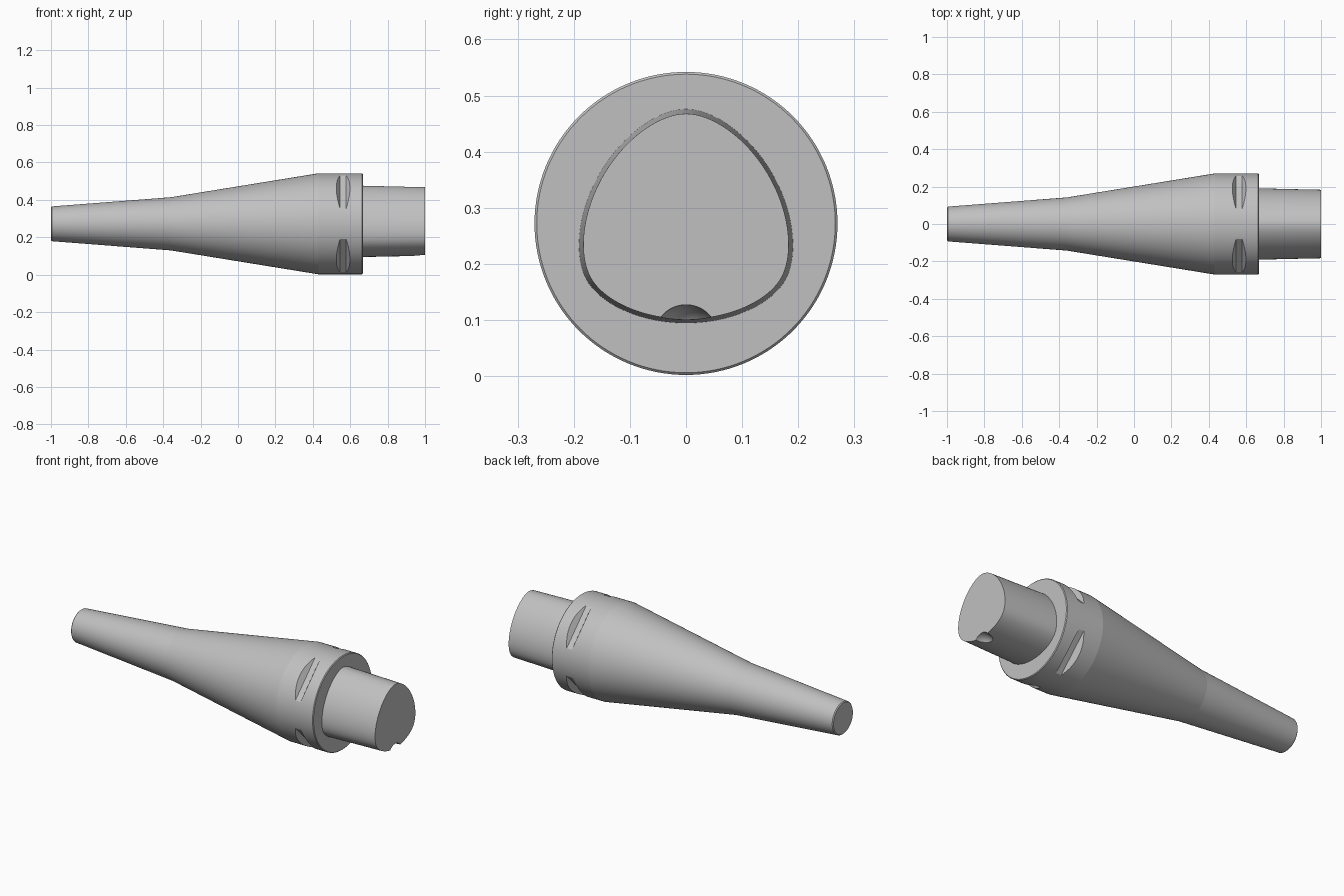
import bpy, bmesh
from math import sin, cos, pi, radians
from mathutils import Matrix, Vector

AXIS_Z = 0.272
SIDES = 128

cube = bpy.data.objects.get("Cube")
if cube:
    bpy.data.objects.remove(cube)

steel = bpy.data.materials.new("steel_grey")
steel.use_nodes = True
GREY = (0.53, 0.53, 0.53, 1)
steel.diffuse_color = GREY
steel.node_tree.nodes["Principled BSDF"].inputs["Base Color"].default_value = GREY


def add_object(name, bm):
    bmesh.ops.recalc_face_normals(bm, faces=bm.faces)
    mesh = bpy.data.meshes.new(name)
    bm.to_mesh(mesh)
    bm.free()
    mesh.materials.append(steel)
    obj = bpy.data.objects.new(name, mesh)
    bpy.context.collection.objects.link(obj)
    return obj


def loft(name, sections):
    """Skin capped rings along x; each section is (x, radius, lobe size)."""
    bm = bmesh.new()
    rings = []
    for x, radius, lobe in sections:
        ring = []
        for i in range(SIDES):
            a = 2 * pi * i / SIDES
            # rounded three-sided curve of constant width, one lobe upward
            h = radius + lobe * cos(3 * (a - pi / 2))
            d = -3 * lobe * sin(3 * (a - pi / 2))
            y, z = h * cos(a) - d * sin(a), h * sin(a) + d * cos(a)
            ring.append(bm.verts.new((x, y, AXIS_Z + z)))
        rings.append(ring)
    for r0, r1 in zip(rings, rings[1:]):
        for i in range(SIDES):
            j = (i + 1) % SIDES
            bm.faces.new((r0[i], r0[j], r1[j], r1[i]))
    bm.faces.new(rings[0])
    bm.faces.new(rings[-1])
    return add_object(name, bm)


def cut(target, cutter):
    cutter.hide_render = True
    mod = target.modifiers.new("cut", 'BOOLEAN')
    mod.operation = 'DIFFERENCE'
    mod.solver = 'EXACT'
    mod.object = cutter
    bpy.context.view_layer.objects.active = target
    bpy.ops.object.modifier_apply(modifier=mod.name)
    bpy.data.objects.remove(cutter)


# Tapered body with a cylindrical collar
body = loft("tapered_body", [
    (-1.0, 0.088, 0), (-0.995, 0.093, 0), (-0.36, 0.142, 0),
    (0.43, 0.27, 0), (0.663, 0.27, 0), (0.667, 0.266, 0)])

# Four flared grip slots around the collar
for k in range(4):
    bm = bmesh.new()
    for half, r in ((0.016, 0.239), (0.056, 0.30)):
        for sx in (-1, 1):
            for y in (-0.2, 0.2):
                bm.verts.new((0.562 + sx * half, y, r))
    bmesh.ops.convex_hull(bm, input=bm.verts)
    turn = Matrix.Rotation(radians(45 + 90 * k), 4, 'X')
    bm.transform(Matrix.Translation(Vector((0, 0, AXIS_Z))) @ turn)
    cut(body, add_object("slot_cutter", bm))

# Three-lobed coupling shank with a rounded notch under its end
shank = loft("coupling_shank", [(0.65, 0.191, 0.013), (1.0, 0.183, 0.0125)])
bm = bmesh.new()
bmesh.ops.create_uvsphere(bm, u_segments=SIDES, v_segments=64, radius=0.057)
bm.transform(Matrix.Translation((1.0, 0, 0.07)) @ Matrix.Diagonal((1.3, 1, 1, 1)))
cut(shank, add_object("notch_cutter", bm))

# Smooth round surfaces, crisp edges
for obj in (body, shank):
    bpy.ops.object.select_all(action='DESELECT')
    obj.select_set(True)
    bpy.context.view_layer.objects.active = obj
    bpy.ops.object.shade_smooth_by_angle(angle=radians(4))
